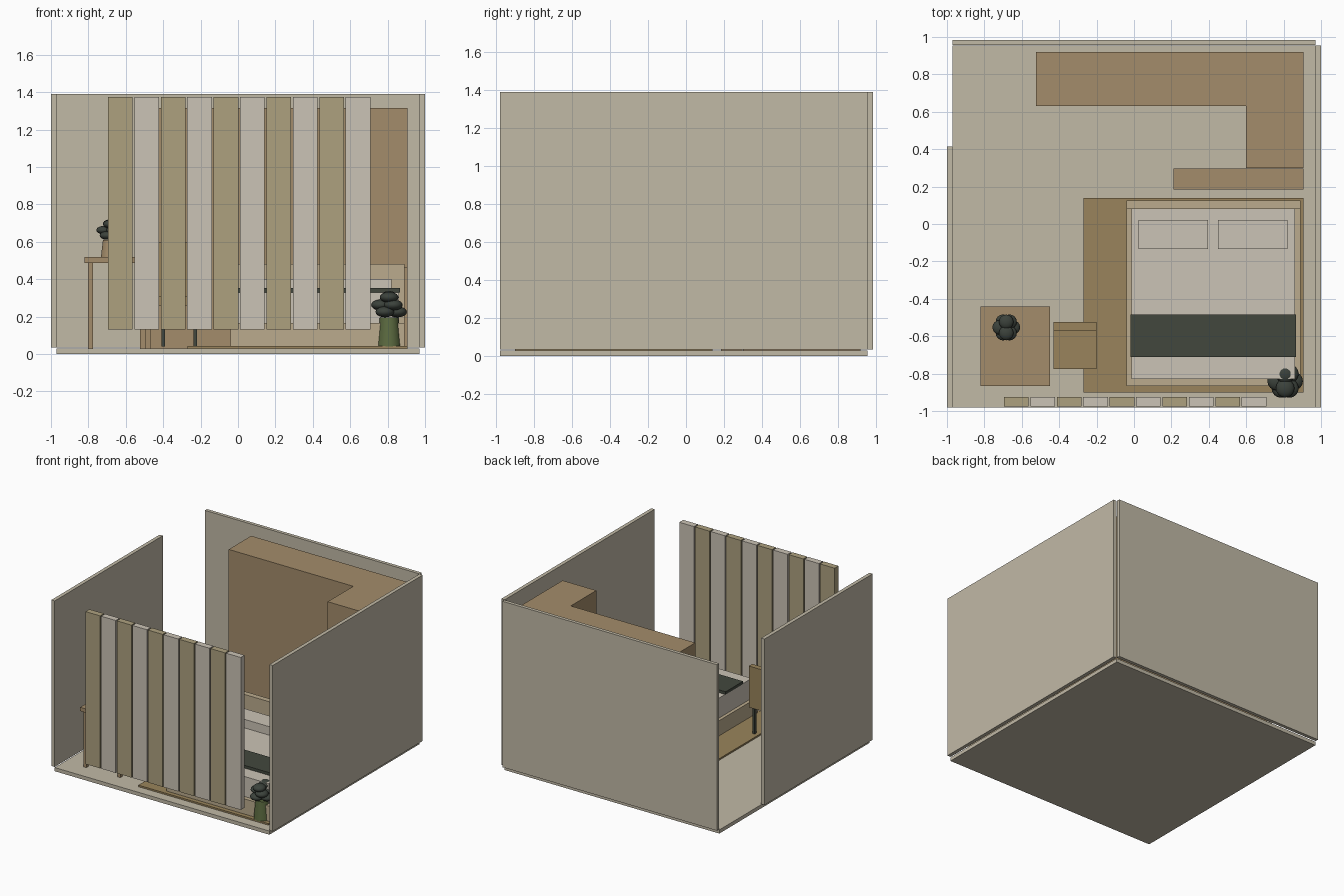
import bpy, bmesh, math

if "Cube" in bpy.data.objects:
    bpy.data.objects.remove(bpy.data.objects["Cube"])


def material(name, rgb):
    m = bpy.data.materials.new(name)
    m.diffuse_color = [(c / 255) ** 2.2 for c in rgb] + [1]
    m.use_nodes = True
    m.node_tree.nodes["Principled BSDF"].inputs["Base Color"].default_value = m.diffuse_color
    return m


WALL = material("plaster", (192, 184, 165))
WOOD = material("wood", (162, 139, 106))
OCHRE = material("ochre", (152, 131, 92))
TAN = material("tan", (186, 170, 140))
SLAT = material("slat_tan", (172, 160, 126))
LINEN = material("linen", (202, 194, 180))
DARK = material("dark", (68, 73, 64))
LEAF = material("leaf", (62, 68, 62))
GREEN = material("green_pot", (92, 106, 66))


def finish(bm, name, mat, smooth=False):
    bmesh.ops.recalc_face_normals(bm, faces=bm.faces)
    for f in bm.faces:
        f.smooth = smooth and len(f.verts) <= 4
    me = bpy.data.meshes.new(name)
    bm.to_mesh(me)
    bm.free()
    me.materials.append(mat)
    ob = bpy.data.objects.new(name, me)
    bpy.context.collection.objects.link(ob)
    return ob


def prism(name, pts, z0, z1, mat):
    bm = bmesh.new()
    f = bm.faces.new([bm.verts.new((x, y, z0)) for x, y in pts])
    ext = bmesh.ops.extrude_face_region(bm, geom=[f])["geom"]
    bmesh.ops.translate(bm, vec=(0, 0, z1 - z0),
                        verts=[v for v in ext if isinstance(v, bmesh.types.BMVert)])
    return finish(bm, name, mat)


def box(name, x0, x1, y0, y1, z0, z1, mat):
    return prism(name, [(x0, y0), (x1, y0), (x1, y1), (x0, y1)], z0, z1, mat)


# Room shell
box("floor", -.97, .97, -.98, .955, 0, .03, WALL)
box("left_wall", -1, -.97, -.98, .415, .035, 1.39, WALL)
box("right_wall", .97, 1, -.98, .955, .035, 1.39, WALL)
box("back_wall", -.97, .97, .957, .985, .035, 1.39, WALL)

# Front screen of alternating slats
for i in range(10):
    x = -.695 + i * .1412
    box(f"screen_slat_{i}", x, x + .132, -.975, -.925, .13, 1.375, LINEN if i % 2 else SLAT)

# L-shaped wardrobe and low bench behind the bed
prism("wardrobe", [(-.525, .63), (.6, .63), (.6, .3), (.905, .3), (.905, .92), (-.525, .92)],
      .03, 1.315, WOOD)
box("low_bench", .21, .905, .185, .297, .03, .465, WOOD)

# Rug and bed
box("rug", -.27, .905, -.90, .14, .03, .043, OCHRE)
box("bed_frame", -.04, .89, -.865, .125, .043, .167, TAN)
box("headboard", -.04, .89, .08, .125, .167, .482, TAN)
box("mattress", -.013, .862, -.83, .08, .167, .33, LINEN)
box("blanket", -.018, .867, -.71, -.485, .33, .353, DARK)
for i, x in enumerate((.023, .45)):
    box(f"pillow_{i}", x, x + .372, -.133, .022, .33, .4, LINEN)

# Side table
box("table_top", -.82, -.45, -.865, -.44, .487, .518, WOOD)
for i, x in enumerate((-.802, -.495)):
    for j, y in enumerate((-.847, -.483)):
        box(f"table_leg_{i}{j}", x, x + .026, y, y + .026, .03, .487, WOOD)

# Chair
box("chair_seat", -.43, -.2, -.775, -.57, .26, .31, OCHRE)
box("chair_back", -.43, -.2, -.57, -.525, .26, .597, OCHRE)
for i, x in enumerate((-.41, -.238)):
    for j, y in enumerate((-.755, -.567)):
        box(f"chair_leg_{i}{j}", x, x + .02, y, y + .02, .04, .26, DARK)


# Potted plants: tapered pot with a cluster of flattened leaf blobs
def plant(name, cx, cy, z0, h, s, pot_mat):
    bm = bmesh.new()
    bmesh.ops.create_cone(bm, cap_ends=True, segments=24, radius1=.064 * s, radius2=.05 * s, depth=h)
    bmesh.ops.translate(bm, vec=(cx, cy, z0 + h / 2), verts=bm.verts)
    finish(bm, name + "_pot", pot_mat, True)
    blobs = [(.045 * math.cos(a), .045 * math.sin(a), .03 + .037 * (i % 2))
             for i, a in enumerate(math.radians(d) for d in range(0, 360, 60))]
    blobs += [(0, .038, .112), (0, -.038, .108)]
    for i, (x, y, z) in enumerate(blobs):
        bm = bmesh.new()
        bmesh.ops.create_uvsphere(bm, u_segments=16, v_segments=10, radius=.05 * s)
        bmesh.ops.scale(bm, vec=(1, 1, .58), verts=bm.verts)
        bmesh.ops.translate(bm, vec=(cx + x * s, cy + y * s, z0 + h + z * s), verts=bm.verts)
        finish(bm, f"{name}_leaf_{i}", LEAF, True)


plant("floor_plant", .808, -.84, .04, .155, 1, GREEN)
plant("table_plant", -.683, -.553, .518, .092, .78, WOOD)
